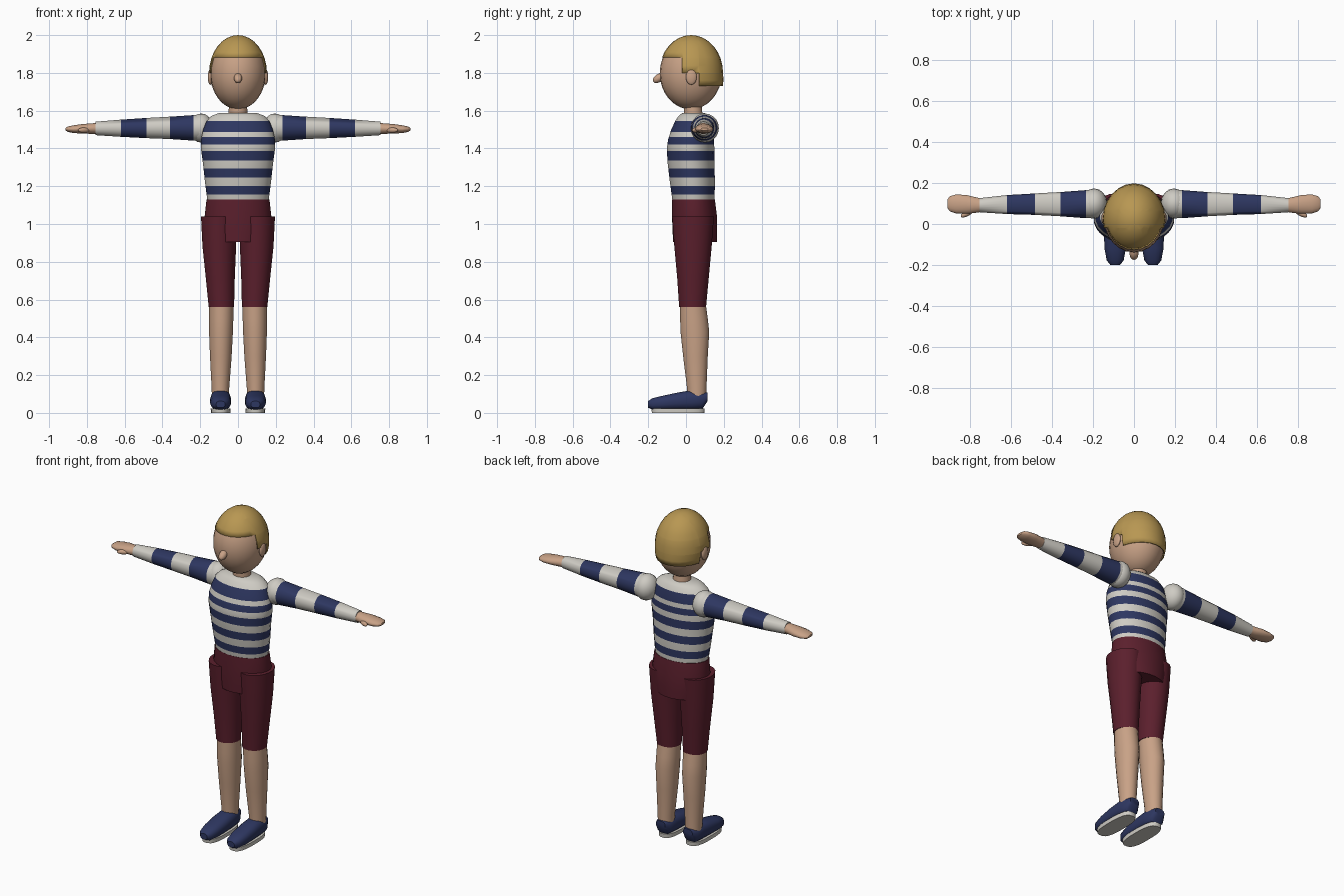
import bpy, bmesh, math
from mathutils import Vector


def mat(name, rgb):
    m = bpy.data.materials.new(name)
    m.diffuse_color = (*rgb, 1)
    return m


SKIN = mat("skin", (0.58, 0.36, 0.24))
WHITE = mat("off_white", (0.62, 0.60, 0.55))
NAVY = mat("navy", (0.027, 0.038, 0.12))
MAROON = mat("maroon", (0.105, 0.014, 0.026))
BLOND = mat("blond", (0.48, 0.31, 0.085))


def finish(bm, name, mats, angle=40):
    bmesh.ops.recalc_face_normals(bm, faces=bm.faces[:])
    me = bpy.data.meshes.new(name)
    bm.to_mesh(me)
    bm.free()
    for m in mats:
        me.materials.append(m)
    ob = bpy.data.objects.new(name, me)
    bpy.context.collection.objects.link(ob)
    bpy.ops.object.select_all(action='DESELECT')
    ob.select_set(True)
    bpy.context.view_layer.objects.active = ob
    bpy.ops.object.shade_smooth_by_angle(angle=math.radians(angle))
    return ob


def cut(bm, co, no):
    geom = bm.verts[:] + bm.edges[:] + bm.faces[:]
    bmesh.ops.bisect_plane(bm, geom=geom, plane_co=co, plane_no=no)


def loft(name, axis, sections, mats, side=1, n=20, power=2.0, bands=()):
    """Capped loft of (t, a, b, ra, rb) ellipses along an axis; bands take the second material."""
    bm = bmesh.new()
    rings = []
    for t, a, b, ra, rb in sections:
        ring = []
        for i in range(n):
            w = 2 * math.pi * (i + 0.5) / n
            c, s = math.cos(w), math.sin(w)
            u = a + ra * math.copysign(abs(c) ** (2 / power), c)
            v = b + rb * math.copysign(abs(s) ** (2 / power), s)
            p = {'x': (t, u, v), 'y': (u, t, v), 'z': (u, v, t)}[axis]
            ring.append(bm.verts.new((p[0] * side, p[1], p[2])))
        rings.append(ring)
    for r0, r1 in zip(rings, rings[1:]):
        for i in range(n):
            j = (i + 1) % n
            bm.faces.new((r0[i], r0[j], r1[j], r1[i]))
    bm.faces.new(rings[0])
    bm.faces.new(rings[-1])
    k = 'xyz'.index(axis)
    sg = side if axis == 'x' else 1
    for edge in [e for band in bands for e in band]:
        p = Vector((0, 0, 0))
        p[k] = edge * sg
        no = Vector((0, 0, 0))
        no[k] = 1
        cut(bm, p, no)
    for f in bm.faces:
        t = f.calc_center_median()[k] * sg
        if any(lo < t < hi for lo, hi in bands):
            f.material_index = 1
    return finish(bm, name, mats)


def ball(name, loc, scale, m, tilt=0.0, seg=16, rings=10):
    bm = bmesh.new()
    bmesh.ops.create_uvsphere(bm, u_segments=seg, v_segments=rings, radius=1)
    ob = finish(bm, name, [m])
    ob.location, ob.scale, ob.rotation_euler = loc, scale, (tilt, 0, 0)
    return ob


# head, nose, neck
ball("head", (0, 0.025, 1.798), (0.147, 0.164, 0.191), SKIN, seg=24, rings=16)
ball("nose", (0, -0.145, 1.772), (0.022, 0.034, 0.021), SKIN, tilt=math.radians(35))
loft("neck", 'z', [(1.56, 0, 0.04, 0.052, 0.05), (1.64, 0, 0.035, 0.048, 0.047)], [SKIN])

# hair cap: ellipsoid shell trimmed to a stepped hem
bm = bmesh.new()
bmesh.ops.create_uvsphere(bm, u_segments=24, v_segments=16, radius=1)
for v in bm.verts:
    low = max(0, -v.co.z) * 0.03
    v.co = Vector((v.co.x * 0.153, 0.027 + v.co.y * (0.169 + low), 1.80 + v.co.z * 0.2))
for z in (1.883, 1.80, 1.73):
    cut(bm, (0, 0, z), (0, 0, 1))
for y in (-0.02, 0.07):
    cut(bm, (0, y, 0), (0, 1, 0))


def below_hem(f):
    c = f.calc_center_median()
    hem = 1.883 if c.y < -0.02 else 1.80 if c.y < 0.07 else 1.73
    return c.z < hem


bmesh.ops.delete(bm, geom=[f for f in bm.faces if below_hem(f)], context='FACES')
hair = finish(bm, "hair", [BLOND])
solid = hair.modifiers.new("thickness", 'SOLIDIFY')
solid.thickness = 0.006

# striped shirt
loft("shirt", 'z', [
    (1.12, 0, 0.04, 0.163, 0.112), (1.22, 0, 0.034, 0.176, 0.12),
    (1.32, 0, 0.027, 0.187, 0.125), (1.40, 0, 0.024, 0.198, 0.127),
    (1.45, 0, 0.027, 0.197, 0.122), (1.50, 0, 0.033, 0.186, 0.112),
    (1.545, 0, 0.038, 0.168, 0.096), (1.572, 0, 0.04, 0.142, 0.08),
    (1.588, 0, 0.04, 0.10, 0.06)],
    [WHITE, NAVY], n=24,
    bands=[(1.155, 1.20), (1.245, 1.293), (1.337, 1.387), (1.422, 1.46), (1.487, 1.545)])

# shorts: hip section
loft("shorts_hips", 'z', [
    (0.905, 0, 0.048, 0.15, 0.117), (0.96, 0, 0.047, 0.168, 0.119),
    (1.04, 0, 0.045, 0.178, 0.12), (1.13, 0, 0.04, 0.168, 0.114)], [MAROON], n=24)

for s, tag in ((1, "left"), (-1, "right")):
    # ear
    ball("ear_" + tag, (s * 0.147, 0.028, 1.778), (0.013, 0.029, 0.041), SKIN)
    # shoulder and striped sleeve
    ball("shoulder_" + tag, (s * 0.195, 0.1, 1.508), (0.064, 0.074, 0.077), WHITE)
    loft("sleeve_" + tag, 'x', [
        (0.20, 0.098, 1.509, 0.071, 0.070), (0.24, 0.097, 1.509, 0.069, 0.068),
        (0.36, 0.097, 1.509, 0.060, 0.060), (0.485, 0.097, 1.508, 0.053, 0.054),
        (0.62, 0.095, 1.507, 0.047, 0.046), (0.755, 0.092, 1.506, 0.035, 0.036)],
        [WHITE, NAVY], side=s, bands=[(0.235, 0.36), (0.485, 0.62)])
    # hand and thumb
    loft("hand_" + tag, 'x', [
        (0.74, 0.092, 1.506, 0.032, 0.030), (0.78, 0.093, 1.505, 0.040, 0.028),
        (0.82, 0.096, 1.504, 0.047, 0.026), (0.87, 0.098, 1.502, 0.047, 0.021),
        (0.90, 0.099, 1.502, 0.038, 0.015), (0.912, 0.099, 1.502, 0.022, 0.007)],
        [SKIN], side=s, n=16)
    thumb = ball("thumb_" + tag, (s * 0.815, 0.053, 1.497), (0.036, 0.014, 0.014), SKIN)
    thumb.rotation_euler.z = -s * 0.5
    # shorts leg
    loft("shorts_leg_" + tag, 'z', [
        (0.56, 0.088, 0.035, 0.068, 0.072), (0.72, 0.094, 0.037, 0.078, 0.085),
        (0.88, 0.099, 0.037, 0.090, 0.100), (1.04, 0.101, 0.037, 0.096, 0.112)],
        [MAROON], side=s)
    # lower leg
    loft("lower_leg_" + tag, 'z', [
        (0.09, 0.093, 0.057, 0.046, 0.051), (0.13, 0.093, 0.057, 0.047, 0.052),
        (0.30, 0.091, 0.050, 0.058, 0.066), (0.43, 0.090, 0.047, 0.064, 0.077),
        (0.50, 0.089, 0.042, 0.065, 0.074), (0.58, 0.088, 0.036, 0.065, 0.069)],
        [SKIN], side=s)
    # shoe and sole
    loft("shoe_" + tag, 'y', [
        (-0.200, 0.092, 0.045, 0.024, 0.018), (-0.178, 0.092, 0.047, 0.042, 0.031),
        (-0.12, 0.092, 0.053, 0.053, 0.039), (-0.04, 0.092, 0.062, 0.056, 0.047),
        (0.03, 0.092, 0.068, 0.054, 0.053), (0.085, 0.092, 0.066, 0.048, 0.048),
        (0.115, 0.092, 0.085, 0.032, 0.022)],
        [NAVY], side=s, n=16, power=2.5)
    loft("sole_" + tag, 'z', [
        (0.0, 0.092, -0.042, 0.052, 0.140), (0.024, 0.092, -0.042, 0.053, 0.142)],
        [WHITE], side=s, power=2.8)
